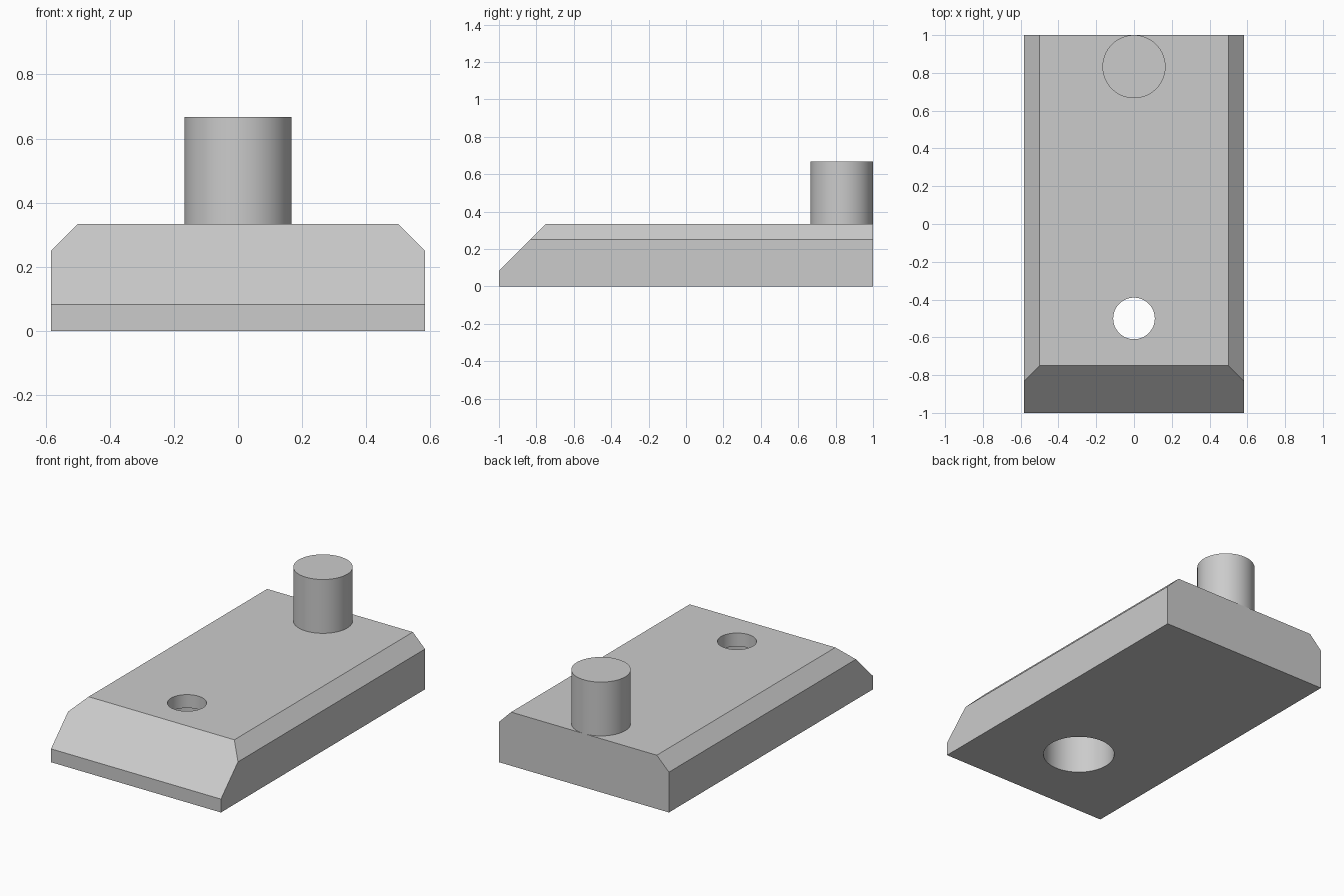
import bpy, bmesh
from mathutils import Matrix, Vector

if "Cube" in bpy.data.objects:
    bpy.data.objects.remove(bpy.data.objects["Cube"])

grey = bpy.data.materials.new("plain grey")
grey.diffuse_color = (0.6, 0.6, 0.6, 1)
grey.use_nodes = True
grey.node_tree.nodes["Principled BSDF"].inputs["Base Color"].default_value = grey.diffuse_color


def finish(bm, name):
    mesh = bpy.data.meshes.new(name)
    bm.normal_update()
    bm.to_mesh(mesh)
    bm.free()
    mesh.materials.append(grey)
    obj = bpy.data.objects.new(name, mesh)
    bpy.context.collection.objects.link(obj)
    return obj


def cylinder(name, radius, y, z0, z1):
    bm = bmesh.new()
    bmesh.ops.create_cone(bm, cap_ends=True, segments=96, radius1=radius, radius2=radius,
                          depth=z1 - z0, matrix=Matrix.Translation((0, y, (z0 + z1) / 2)))
    return finish(bm, name)


def smooth(obj):
    bpy.ops.object.select_all(action='DESELECT')
    obj.select_set(True)
    bpy.context.view_layer.objects.active = obj
    bpy.ops.object.shade_smooth_by_angle(angle=0.5)


# Base plate: a block with two side chamfers and a front ramp sliced off
W, H = 0.583, 0.333
bm = bmesh.new()
bmesh.ops.create_cube(bm, size=1, matrix=Matrix.Translation((0, 0, H / 2))
                      @ Matrix.Diagonal((2 * W, 2, H, 1)))
cuts = [((0.5, 0, H), (1, 0, 1)), ((-0.5, 0, H), (-1, 0, 1)), ((0, -0.75, H), (0, -1, 1))]
for point, normal in cuts:
    bmesh.ops.bisect_plane(bm, geom=bm.verts[:] + bm.edges[:] + bm.faces[:], dist=1e-5,
                           plane_co=Vector(point), plane_no=Vector(normal), clear_outer=True)
    bmesh.ops.holes_fill(bm, edges=[e for e in bm.edges if e.is_boundary])
bmesh.ops.recalc_face_normals(bm, faces=bm.faces[:])
plate = finish(bm, "base_plate")

# Stepped screw hole: narrow through hole with a wide counterbore below
for name, radius, z0, z1 in [("through_hole_cutter", 0.11, 0.1, 0.5),
                             ("counterbore_cutter", 0.206, -0.2, 0.25)]:
    cutter = cylinder(name, radius, -0.5, z0, z1)
    cutter.hide_render = True
    cutter.hide_viewport = True
    mod = plate.modifiers.new(name, 'BOOLEAN')
    mod.operation = 'DIFFERENCE'
    mod.solver = 'EXACT'
    mod.object = cutter

# Bake the cuts so the hole walls can be shaded smooth
bpy.context.view_layer.update()
depsgraph = bpy.context.evaluated_depsgraph_get()
cut_mesh = bpy.data.meshes.new_from_object(plate.evaluated_get(depsgraph))
plate.modifiers.clear()
plate.data = cut_mesh
for name in ("through_hole_cutter", "counterbore_cutter"):
    bpy.data.objects.remove(bpy.data.objects[name])
smooth(plate)

# Upright peg at the back edge
smooth(cylinder("peg", 0.167, 0.833, H, 0.667))
